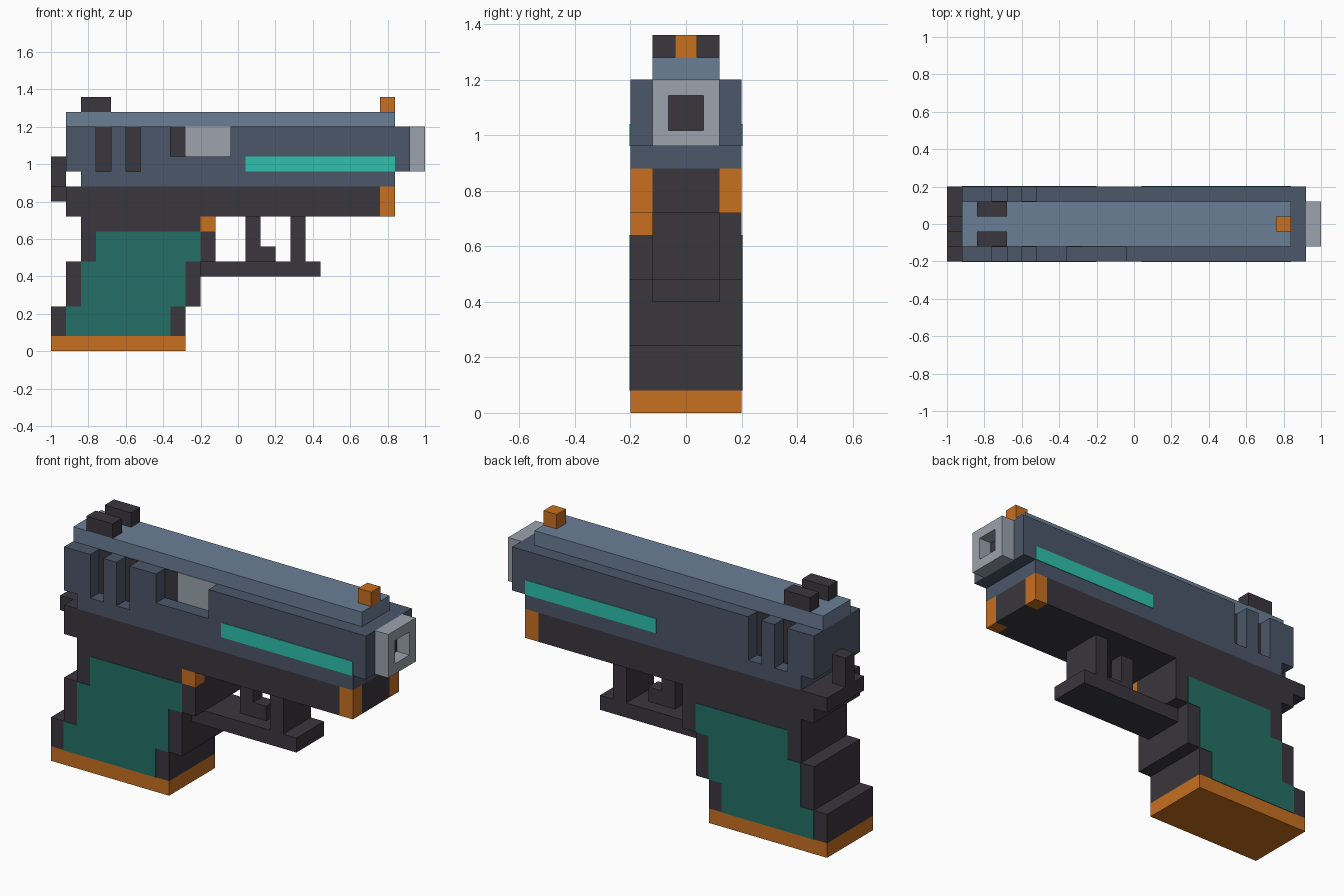
import bpy, bmesh
from mathutils import Vector

if "Cube" in bpy.data.objects:
    bpy.data.objects.remove(bpy.data.objects["Cube"])

U = 0.08  # block size; parts are laid out in whole blocks


def material(name, hex_code):
    def lin(c):
        return c / 12.92 if c <= 0.04045 else ((c + 0.055) / 1.055) ** 2.4
    rgb = [lin(int(hex_code[i:i + 2], 16) / 255) for i in (0, 2, 4)]
    m = bpy.data.materials.new(name)
    m.use_nodes = True
    m.diffuse_color = (*rgb, 1)
    bsdf = next(n for n in m.node_tree.nodes if n.type == 'BSDF_PRINCIPLED')
    bsdf.inputs["Base Color"].default_value = (*rgb, 1)
    bsdf.inputs["Roughness"].default_value = 0.8
    return m


DARK = material("charcoal", "3a373d")
SLATE = material("slate", "4b576a")
PALE = material("pale slate", "6b7e96")
GREY = material("light grey", "9ba3ad")
ORANGE = material("orange", "c87020")
GREEN = material("dark teal", "246f66")
TEAL = material("bright teal", "2dc0ae")


def prism(name, mat, outline, j0, j1):
    """Extrude an (x, z) block outline across the width from j0 to j1."""
    bm = bmesh.new()
    base = [bm.verts.new((-1 + U * x, -0.2 + U * j0, U * z)) for x, z in outline]
    face = bm.faces.new(base)
    new = bmesh.ops.extrude_face_region(bm, geom=[face])["geom"]
    bmesh.ops.translate(bm, vec=Vector((0, U * (j1 - j0), 0)),
                        verts=[v for v in new if isinstance(v, bmesh.types.BMVert)])
    bmesh.ops.recalc_face_normals(bm, faces=bm.faces[:])
    mesh = bpy.data.meshes.new(name)
    bm.to_mesh(mesh)
    bm.free()
    mesh.materials.append(mat)
    ob = bpy.data.objects.new(name, mesh)
    bpy.context.collection.objects.link(ob)
    return ob


def box(name, mat, x0, x1, z0, z1, j0=0, j1=5):
    return prism(name, mat, [(x0, z0), (x1, z0), (x1, z1), (x0, z1)], j0, j1)


# Grip, magazine base and stepped side panels
box("magazine_base", ORANGE, 0, 9, 0, 1)
prism("grip", DARK, [(0, 1), (9, 1), (9, 3), (10, 3), (10, 6), (11, 6), (11, 8), (10, 8),
                     (10, 9), (2, 9), (2, 6), (1, 6), (1, 3), (0, 3)], 0, 5)
box("grip_front_top", DARK, 10, 11, 8, 9, 1, 5)
box("release_button", ORANGE, 10, 11, 8, 9, 0, 1)
panel = [(1, 1), (8, 1), (8, 3), (9, 3), (9, 6), (10, 6), (10, 8), (3, 8),
         (3, 6), (2, 6), (2, 3), (1, 3)]
PLATE = 0.04  # plate thickness in blocks
for side, j in (("right", -PLATE), ("left", 5)):
    prism("grip_panel_" + side, GREEN, panel, j, j + PLATE)
    box("slide_stripe_" + side, TEAL, 13, 23, 12, 13, j, j + PLATE)

# Frame with coloured front corners, tang and hammer
box("frame", DARK, 1, 22, 9, 11)
box("frame_nose", DARK, 22, 23, 9, 11, 1, 4)
for side, j in (("right", 0), ("left", 4)):
    box("frame_corner_" + side, ORANGE, 22, 23, 9, 11, j, j + 1)
box("tang", DARK, 0, 1, 10, 11, 1, 5)
box("hammer", DARK, 0, 1, 11, 13, 2, 3)

# Trigger guard and trigger
prism("trigger_guard", DARK, [(10, 5), (18, 5), (18, 6), (17, 6), (17, 9), (16, 9),
                              (16, 6), (10, 6)], 1, 4)
prism("trigger", DARK, [(13, 6), (15, 6), (15, 7), (14, 7), (14, 9), (13, 9)], 2, 3)

# Slide core, notched cheeks and top rib
tail = [(1, 15), (1, 12), (2, 12)]
nose = [(2, 11), (23, 11), (23, 12), (24, 12), (24, 15)]
port = [(12, 15), (12, 13), (8, 13), (8, 15)]
serrations = [(6, 15), (6, 12), (5, 12), (5, 15), (4, 15), (4, 12), (3, 12), (3, 15)]
prism("slide_core", SLATE, nose + tail, 1, 4)
prism("slide_cheek_right", SLATE, nose + port + serrations + tail, 0, 1)
prism("slide_cheek_left", SLATE, nose + serrations + tail, 4, 5)
box("slide_rib", PALE, 1, 23, 15, 16, 1, 4)

# Coloured backs of the recesses
for side, j in (("right", 1 - PLATE), ("left", 4)):
    for n, x in enumerate((3, 5)):
        box(f"serration_{side}_{n + 1}", DARK, x, x + 1, 12, 15, j, j + PLATE)
box("port_shadow_block", DARK, 8, 9, 13, 15, 1 - PLATE, 1)
box("ejection_port", GREY, 9, 12, 13, 15, 1 - PLATE, 1)

# Sights
for side, j in (("right", 1), ("left", 3)):
    box("rear_sight_" + side, DARK, 2, 4, 16, 17, j, j + 1)
box("front_sight", ORANGE, 22, 23, 16, 17, 2, 3)

# Muzzle with a square bore
muzzle = box("muzzle", GREY, 24, 25, 12, 15, 1, 4)
muzzle.data.materials.append(DARK)
bm = bmesh.new()
bm.from_mesh(muzzle.data)
front = max(bm.faces, key=lambda f: f.calc_center_median().x)
bmesh.ops.inset_region(bm, faces=[front], thickness=U)
bore = bmesh.ops.extrude_face_region(bm, geom=[front])["geom"]
bmesh.ops.translate(bm, vec=Vector((-0.95 * U, 0, 0)),
                    verts=[v for v in bore if isinstance(v, bmesh.types.BMVert)])
for f in bore:
    if isinstance(f, bmesh.types.BMFace):
        f.material_index = 1
if front.is_valid:
    bmesh.ops.delete(bm, geom=[front], context='FACES_ONLY')
bmesh.ops.recalc_face_normals(bm, faces=bm.faces[:])
bm.to_mesh(muzzle.data)
bm.free()
